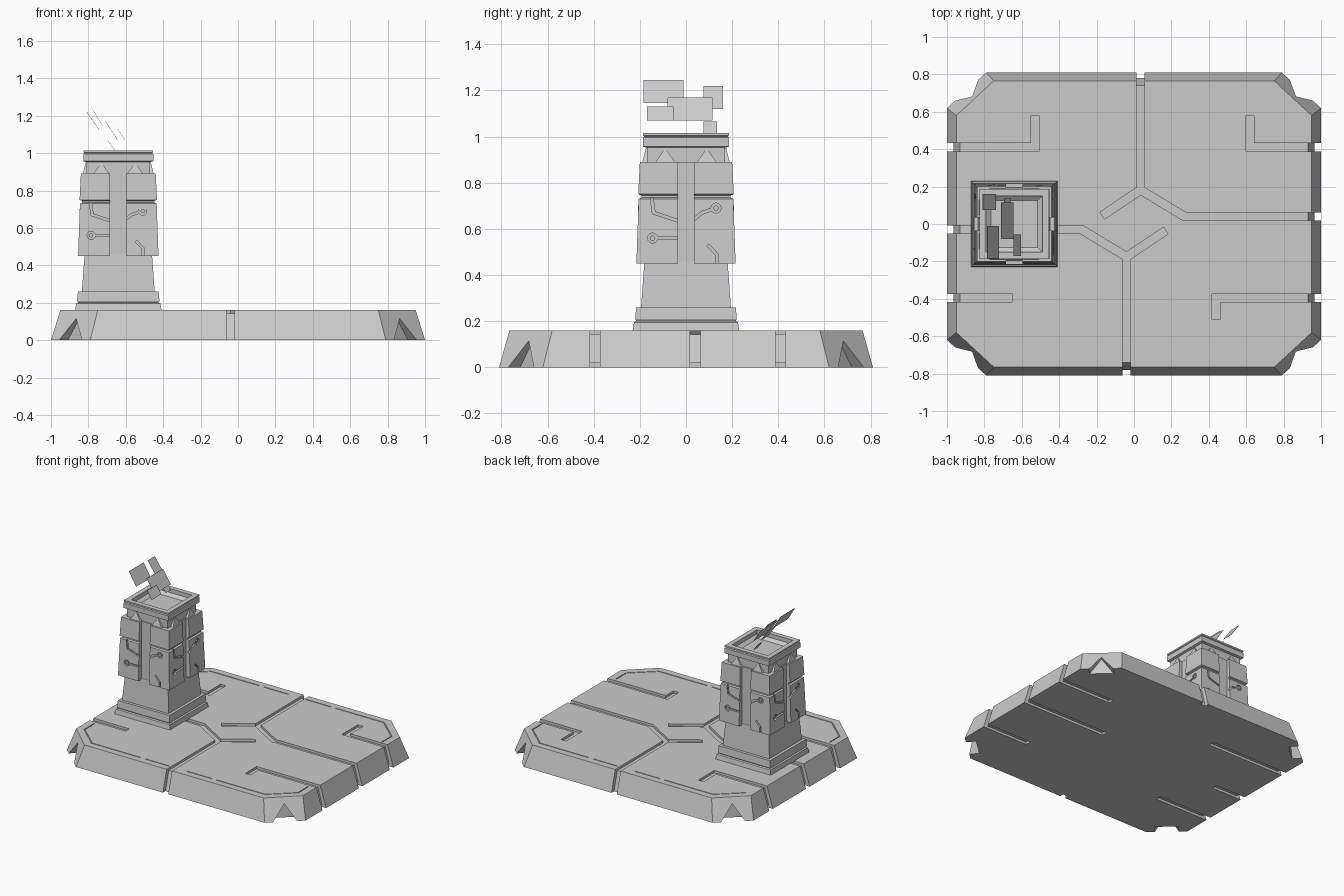
import bpy, bmesh, math
from mathutils import Matrix, Vector

if "Cube" in bpy.data.objects:
    bpy.data.objects.remove(bpy.data.objects["Cube"])

stone = bpy.data.materials.new("plain grey")
stone.use_nodes = True
stone.diffuse_color = (0.6, 0.6, 0.6, 1)
stone.node_tree.nodes["Principled BSDF"].inputs["Base Color"].default_value = (0.6, 0.6, 0.6, 1)

IDENT = Matrix()
# Local a, b, c mapped to y, z, x: drawings on a wall that faces +x
WALL = Matrix(((0, 0, 1, 0), (1, 0, 0, 0), (0, 1, 0, 0), (0, 0, 0, 1)))
# Local a, b, c mapped to x, z, -y: side profiles
SIDE = Matrix(((1, 0, 0, 0), (0, 0, -1, 0), (0, 1, 0, 0), (0, 0, 0, 1)))


def turn(quarters):
    return Matrix.Rotation(quarters * math.pi / 2, 4, 'Z')


def make(name, bm):
    bmesh.ops.recalc_face_normals(bm, faces=bm.faces)
    mesh = bpy.data.meshes.new(name)
    bm.to_mesh(mesh)
    bm.free()
    mesh.materials.append(stone)
    ob = bpy.data.objects.new(name, mesh)
    bpy.context.collection.objects.link(ob)
    return ob


def loft(bm, rings):
    loops = [[bm.verts.new(p) for p in ring] for ring in rings]
    n = len(loops[0])
    for lo, hi in zip(loops, loops[1:]):
        for i in range(n):
            j = (i + 1) % n
            bm.faces.new((lo[i], lo[j], hi[j], hi[i]))
    bm.faces.new(loops[0][::-1])
    bm.faces.new(loops[-1])


def prism(bm, outline, c0, c1, mat=IDENT):
    loft(bm, [[mat @ Vector((a, b, c)) for a, b in outline] for c in (c0, c1)])


def ribbon(bm, path, width, c0, c1, mat=IDENT):
    # Mitred strip of even width along a path
    pts = [Vector(p) for p in path]
    left, right = [], []
    for i, p in enumerate(pts):
        dirs = [(q - r).normalized() for r, q in zip(pts, pts[1:])][max(i - 1, 0):i + 1]
        normals = [Vector((-d.y, d.x)) for d in dirs]
        mid = sum(normals, Vector((0, 0))).normalized()
        off = mid * (width / 2 / mid.dot(normals[0]))
        left.append(p + off)
        right.append(p - off)
    prism(bm, left + right[::-1], c0, c1, mat)


def carve(target, bm):
    cutter = make("cutter", bm)
    cutter.hide_render = True
    mod = target.modifiers.new("carve", 'BOOLEAN')
    mod.operation, mod.solver, mod.object = 'DIFFERENCE', 'EXACT', cutter
    mod.use_self = True
    bpy.context.view_layer.objects.active = target
    bpy.ops.object.modifier_apply(modifier=mod.name)
    bpy.data.objects.remove(cutter)


def stack(name, levels, center=(0, 0)):
    # Square body through (half width, height) levels
    bm = bmesh.new()
    loft(bm, [[(center[0] + sx * h, center[1] + sy * h, z)
               for sx, sy in ((-1, -1), (1, -1), (1, 1), (-1, 1))] for h, z in levels])
    return make(name, bm)


# Base slab with clipped corners and sloping sides
def octagon(x, y, cx, cy, z):
    return [(-cx, -y, z), (cx, -y, z), (x, -cy, z), (x, cy, z),
            (cx, y, z), (-cx, y, z), (-x, cy, z), (-x, -cy, z)]


TOP = 0.16
bm = bmesh.new()
loft(bm, [octagon(1, 0.81, 0.79, 0.62, 0), octagon(0.95, 0.765, 0.75, 0.58, TOP)])
base = make("base_slab", bm)

# Triangular notches in the four corners
bm = bmesh.new()
for sx in (-1, 1):
    for sy in (-1, 1):
        out = Vector((0.67 * sx, 0.74 * sy, 0)).normalized()
        side = Vector((-out.y, out.x, 0))
        mid = Vector((0.895 * sx, 0.715 * sy, 0))
        loft(bm, [[mid + out * d + side * s + Vector((0, 0, z))
                   for s, z in ((-0.09, -0.01), (0.09, -0.01), (0, 0.115))] for d in (-0.07, 0.1)])
carve(base, bm)

# Upright grooves in the slab sides: quarter turn, edge distance, place along the edge
bm = bmesh.new()
slots = [(0, 1, v) for v in (0.41, 0.04, -0.395)] + [(2, 1, v) for v in (-0.41, 0.03, 0.395)]
slots += [(1, 0.81, -0.035), (3, 0.81, -0.04)]
for q, edge, v in slots:
    prism(bm, [(edge - 0.025, -0.02), (edge + 0.1, -0.02), (edge + 0.1, 0.2), (edge - 0.085, 0.2)],
          -v - 0.022, -v + 0.022, turn(q) @ SIDE)
carve(base, bm)

# Grooves below
bm = bmesh.new()
for x0, x1, y in ((1.1, 0.55, 0.41), (1.1, 0.3, 0.04), (1.1, 0.62, -0.395),
                  (-1.1, -0.35, 0.41), (-1.1, -0.75, -0.03), (-1.1, -0.55, -0.395)):
    ribbon(bm, [(x0, y), (x1, y)], 0.044, -0.05, 0.018)
carve(base, bm)

# Grooves on the top: branches and hooks first, then the two trunks
bm = bmesh.new()
for path in ([(-0.17, 0.045), (0.035, 0.182), (0.27, 0.04), (1.1, 0.04)],
             [(-1.1, -0.03), (-0.28, -0.03), (-0.04, -0.175), (0.17, -0.035)],
             [(-1.1, 0.41), (-0.53, 0.41), (-0.53, 0.58)],
             [(1.1, 0.41), (0.62, 0.41), (0.62, 0.58)],
             [(-1.1, -0.395), (-0.65, -0.395)],
             [(1.1, -0.395), (0.44, -0.395), (0.44, -0.51)]):
    ribbon(bm, path, 0.044, TOP - 0.018, 0.3)
carve(base, bm)
bm = bmesh.new()
ribbon(bm, [(0.035, 0.18), (0.035, 0.9)], 0.044, TOP - 0.018, 0.3)
ribbon(bm, [(-0.04, -0.175), (-0.04, -0.9)], 0.044, TOP - 0.018, 0.3)
carve(base, bm)

# Fine scored border line
bm = bmesh.new()
for sx in (-1, 1):
    for sy in (-1, 1):
        start = [(0.895 * sx, 0.44 * sy)] if (sx, sy) != (-1, 1) else []
        ribbon(bm, start + [(0.895 * sx, 0.56 * sy), (0.725 * sx, 0.712 * sy), (0.32 * sx, 0.712 * sy)],
               0.007, TOP - 0.006, 0.3)
        ribbon(bm, [(0.28 * sx, 0.712 * sy), (0.075 * sx, 0.712 * sy)], 0.007, TOP - 0.006, 0.3)
carve(base, bm)

# Tower: plinth, shaft, panelled block, neck and hollow cap
PLACE = (-0.64, 0)
AT = Matrix.Translation((*PLACE, 0))
stack("tower_plinth", [(0.232, 0.155), (0.225, 0.195), (0.215, 0.2), (0.22, 0.21),
                       (0.216, 0.26), (0.18, 0.26)], PLACE)
stack("tower_shaft", [(0.195, 0.255), (0.18, 0.46)], PLACE)
block = stack("tower_panels", [(0.215, 0.45), (0.205, 0.73), (0.193, 0.735), (0.193, 0.745),
                               (0.207, 0.75), (0.2, 0.89)], PLACE)
stack("tower_neck", [(0.17, 0.88), (0.17, 0.96)], PLACE)
stack("tower_cap", [(0.172, 0.952), (0.187, 0.957), (0.187, 0.995), (0.18, 1.0), (0.186, 1.004),
                    (0.186, 1.015), (0.15, 1.015), (0.15, 0.985), (0.125, 0.965)], PLACE)

# Wall channel and traces on every side of the block
NODES = ((0.13, 0.69), (-0.145, 0.56))


def disc(bm, center, radius, c0, c1, mat):
    prism(bm, [(center[0] + radius * math.cos(k * math.pi / 6),
                center[1] + radius * math.sin(k * math.pi / 6)) for k in range(12)], c0, c1, mat)


channels, traces, discs, studs, gussets = [bmesh.new() for _ in range(5)]
for q in range(4):
    wall = AT @ turn(q) @ WALL
    half = 0.035 if q % 2 == 0 else 0.045
    ribbon(channels, [(0, 0.4), (0, 0.95)], half * 2, 0.178, 0.3, wall)
    for path in ([(-0.15, 0.745), (-0.14, 0.67), (-0.02, 0.63)],
                 [(0.13, 0.69), (0.07, 0.67), (0.02, 0.63)],
                 [(-0.145, 0.56), (-0.02, 0.56)],
                 [(0.095, 0.53), (0.133, 0.49), (0.133, 0.43)]):
        ribbon(traces, path, 0.012, 0.197, 0.3, wall)
    for node in NODES:
        disc(discs, node, 0.022, 0.198, 0.3, wall)
        disc(studs, node, 0.011, 0.19, 0.208, wall)
    # Triangular braces between block and cap
    for u in (-0.09, 0.09):
        loft(gussets, [[wall @ Vector(p) for p in ((u - 0.045, 0.885, c), (u + 0.045, 0.885, c),
                                                   (u, 0.95, min(c, 0.174)))] for c in (0.165, 0.19)])
for cut in (channels, traces, discs):
    carve(block, cut)
make("trace_studs", studs)
make("neck_braces", gussets)

# Floating tilted panes: x range, y range, z range (high to low)
for i, (x0, x1, y0, y1, z0, z1) in enumerate((
        (-0.81, -0.74, 0.075, 0.16, 1.22, 1.12),
        (-0.785, -0.725, -0.185, -0.01, 1.245, 1.145),
        (-0.71, -0.645, -0.08, 0.115, 1.17, 1.07),
        (-0.645, -0.605, -0.17, -0.055, 1.13, 1.07),
        (-0.695, -0.66, 0.075, 0.135, 1.065, 1.015))):
    bm = bmesh.new()
    t = 0.002
    prism(bm, [(x0, z0), (x1, z1), (x1 + t, z1), (x0 + t, z0)], -y0, -y1, SIDE)
    make("floating_pane_%d" % (i + 1), bm)
